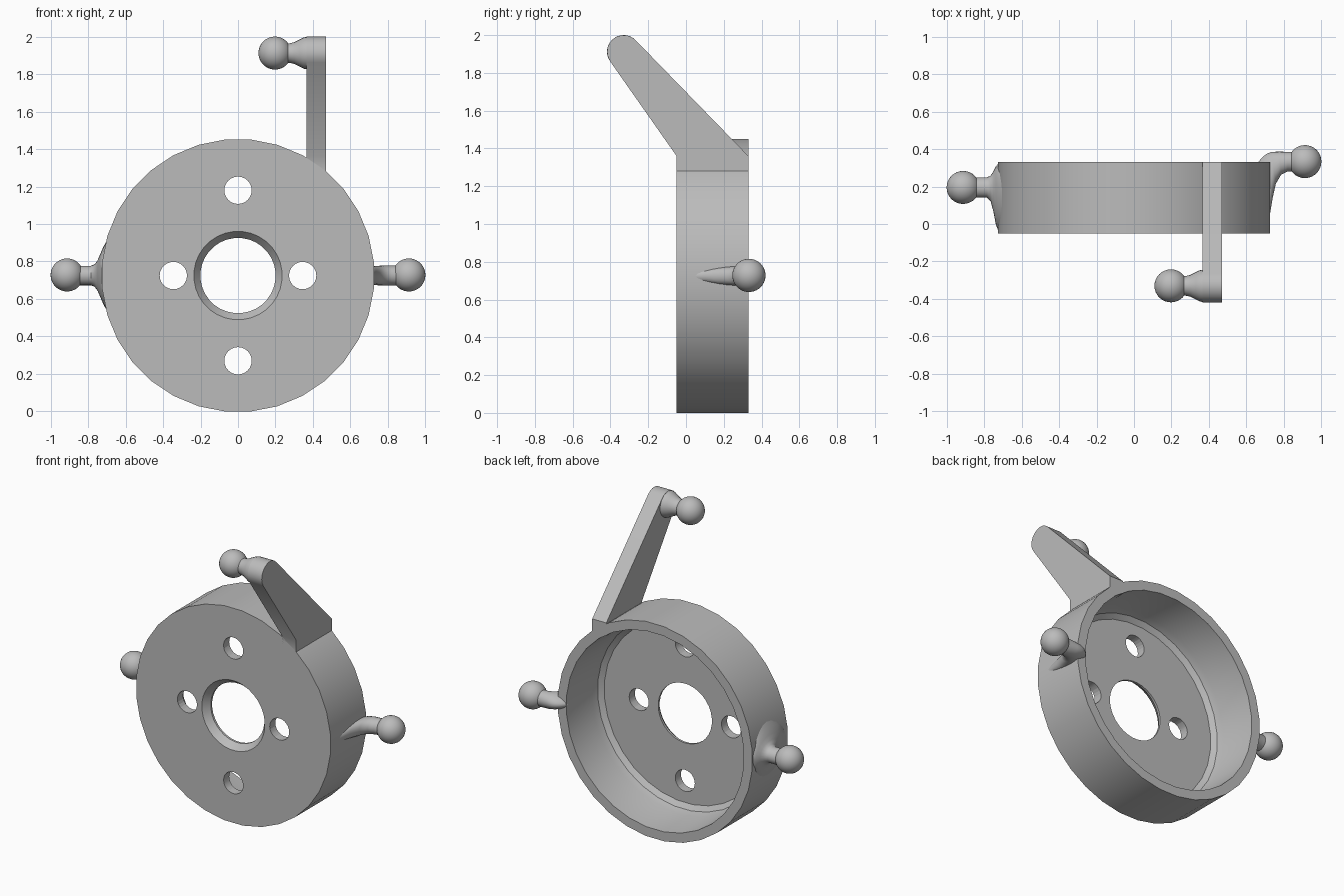
import bpy
import bmesh
from math import sin, cos, pi, radians
from mathutils import Vector

default = bpy.data.objects.get("Cube")
if default:
    bpy.data.objects.remove(default, do_unlink=True)

GREY = (0.5, 0.5, 0.5, 1.0)
grey = bpy.data.materials.new("plain grey")
grey.use_nodes = True
grey.diffuse_color = GREY
grey.node_tree.nodes["Principled BSDF"].inputs["Base Color"].default_value = GREY

MID = 0.725      # height of the drum axis
BALL = 0.088     # ball radius
FRONT, BACK = -0.05, 0.33


def finish(name, bm):
    bmesh.ops.recalc_face_normals(bm, faces=bm.faces)
    mesh = bpy.data.meshes.new(name)
    bm.to_mesh(mesh)
    bm.free()
    mesh.materials.append(grey)
    obj = bpy.data.objects.new(name, mesh)
    bpy.context.collection.objects.link(obj)
    return obj


def smooth(obj, angle=32):
    bpy.ops.object.select_all(action='DESELECT')
    obj.select_set(True)
    bpy.context.view_layer.objects.active = obj
    bpy.ops.object.shade_smooth_by_angle(angle=radians(angle))


def bridge(bm, a, b):
    n = len(a)
    for i in range(n):
        j = (i + 1) % n
        bm.faces.new((a[i], a[j], b[j], b[i]))


def loft(name, rings):
    """Tube with closed ends through a list of rings of points."""
    bm = bmesh.new()
    loops = [[bm.verts.new(p) for p in ring] for ring in rings]
    for a, b in zip(loops, loops[1:]):
        bridge(bm, a, b)
    bm.faces.new(loops[0])
    bm.faces.new(loops[-1])
    obj = finish(name, bm)
    smooth(obj, 40)
    return obj


def ellipse(centre, u, v, n=24):
    return [centre + u * cos(2 * pi * i / n) + v * sin(2 * pi * i / n) for i in range(n)]


def ball(name, centre):
    bm = bmesh.new()
    bmesh.ops.create_uvsphere(bm, u_segments=32, v_segments=20, radius=BALL)
    bmesh.ops.translate(bm, verts=bm.verts, vec=centre)
    smooth(finish(name, bm))


# Drum: a turned cup, open at the back, with a countersunk centre hole
profile = [(0.236, FRONT), (0.7285, FRONT), (0.7285, BACK), (0.665, BACK),
           (0.65, 0.08), (0.637, 0.035), (0.605, 0.01), (0.201, 0.01), (0.201, -0.005)]
SIDES = 32
bm = bmesh.new()
columns = []
for i in range(SIDES):
    a = 2 * pi * (i + 0.5) / SIDES
    columns.append([bm.verts.new((r * cos(a), y, MID + r * sin(a))) for r, y in profile])
for i in range(SIDES):
    bridge(bm, columns[i], columns[(i + 1) % SIDES])
drum = finish("drum", bm)

# Four bolt holes through the drum face
bm = bmesh.new()
for dx, dz in ((0.345, 0), (-0.345, 0), (0, 0.455), (0, -0.455)):
    ring = ellipse(Vector((dx, -0.2, MID + dz)), Vector((0.073, 0, 0)), Vector((0, 0, 0.073)))
    near = [bm.verts.new(p) for p in ring]
    far = [bm.verts.new(p + Vector((0, 0.4, 0))) for p in ring]
    bridge(bm, near, far)
    bm.faces.new(near)
    bm.faces.new(far)
cutter = finish("bolt_hole_cutter", bm)
cutter.hide_render = True
cut = drum.modifiers.new("bolt holes", 'BOOLEAN')
cut.operation = 'DIFFERENCE'
cut.solver = 'EXACT'
cut.object = cutter
smooth(drum)
bpy.ops.object.modifier_apply(modifier=cut.name)
bpy.data.objects.remove(cutter, do_unlink=True)
smooth(drum)

# Lever arm: flat plate leaning forward with a rounded tip
TIP = Vector((0, -0.33, 1.912))
side = [(BACK, 1.272), (BACK, 1.36)]
for i in range(11):
    a = radians(45 + 170 * i / 10)
    side.append((TIP.y + BALL * cos(a), TIP.z + BALL * sin(a)))
side += [(FRONT, 1.36), (FRONT, 1.272)]
loft("lever_arm", [[Vector((x, y, z)) for y, z in side] for x in (0.365, 0.47)])

# Lever ball on a flared neck
loft("lever_neck", [ellipse(Vector((x, TIP.y, TIP.z)), Vector((0, r, 0)), Vector((0, 0, r)))
                    for x, r in ((0.2, 0.052), (0.275, 0.052), (0.30, 0.058),
                                 (0.33, 0.073), (0.35, 0.083), (0.37, 0.087))])
ball("lever_ball", Vector((0.197, TIP.y, TIP.z)))

# Left stem: bends from the ball down onto the drum side (back edge, front edge, half height)
bends = [((0.91, 0.385), (0.91, 0.28), 0.053), ((0.82, 0.385), (0.82, 0.28), 0.053),
         ((0.775, 0.386), (0.785, 0.263), 0.053), ((0.735, 0.385), (0.757, 0.215), 0.052),
         ((0.705, 0.373), (0.74, 0.14), 0.05), ((0.68, 0.352), (0.73, 0.08), 0.046),
         ((0.66, 0.325), (0.722, 0.03), 0.04)]
rings = []
for back, front, half in bends:
    b, f = Vector((*back, MID)), Vector((*front, MID))
    rings.append(ellipse((b + f) / 2, (b - f) / 2, Vector((0, 0, half))))
loft("left_stem", rings)
ball("left_ball", Vector((0.912, 0.333, MID + 0.003)))

# Right stem: short neck spreading into a wide fillet on the drum side
flare = [(0.91, 0.195, 0.054, 0.052), (0.785, 0.195, 0.054, 0.052),
         (0.765, 0.19, 0.068, 0.06), (0.75, 0.173, 0.108, 0.08),
         (0.737, 0.152, 0.155, 0.11), (0.72, 0.14, 0.188, 0.15), (0.68, 0.14, 0.188, 0.225)]
loft("right_stem", [ellipse(Vector((-x, y, MID)), Vector((0, hy, 0)), Vector((0, 0, hz)))
                    for x, y, hy, hz in flare])
ball("right_ball", Vector((-0.912, 0.195, MID + 0.003)))
